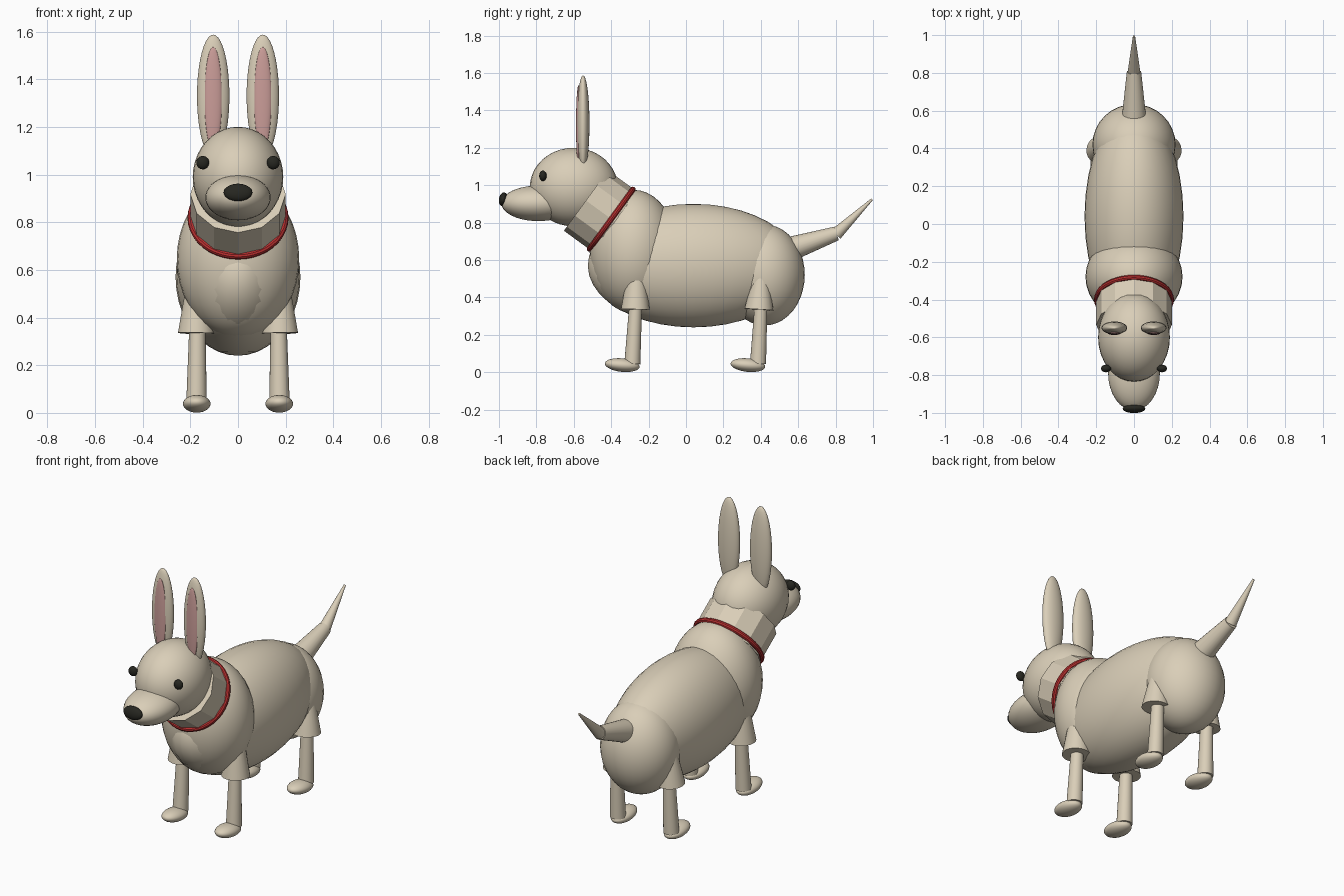
import bpy
from mathutils import Vector

if "Cube" in bpy.data.objects:
    bpy.data.objects.remove(bpy.data.objects["Cube"], do_unlink=True)


def material(name, rgb):
    m = bpy.data.materials.new(name)
    m.use_nodes = True
    m.diffuse_color = (*rgb, 1)
    m.node_tree.nodes["Principled BSDF"].inputs["Base Color"].default_value = (*rgb, 1)
    return m


FUR = material("cream fur", (0.70, 0.62, 0.48))
PINK = material("inner ear pink", (0.60, 0.34, 0.32))
RED = material("collar red", (0.50, 0.03, 0.03))
BLACK = material("nose black", (0.02, 0.02, 0.015))


def finish(name, mat, smooth=True):
    ob = bpy.context.object
    ob.name = name
    ob.data.materials.append(mat)
    if smooth:
        bpy.ops.object.transform_apply(location=False, rotation=True, scale=True)
        bpy.ops.object.shade_smooth_by_angle(angle=0.6)
    return ob


def ellipsoid(name, loc, radii, mat=FUR, tilt=0):
    bpy.ops.mesh.primitive_uv_sphere_add(segments=32, ring_count=20, location=loc,
                                         rotation=(tilt, 0, 0))
    bpy.context.object.scale = radii
    return finish(name, mat)


def tube(name, start, end, r1, r2, sides=24, smooth=True):
    """Tapered cylinder running from start to end."""
    a, b = Vector(start), Vector(end)
    bpy.ops.mesh.primitive_cone_add(vertices=sides, radius1=r1, radius2=r2,
                                    depth=(b - a).length, location=(a + b) / 2)
    bpy.context.object.rotation_euler = (b - a).to_track_quat("Z", "Y").to_euler()
    return finish(name, FUR, smooth)


# Torso
ellipsoid("belly", (0, 0.04, 0.57), (0.262, 0.565, 0.33))
ellipsoid("chest", (0, -0.28, 0.645), (0.257, 0.235, 0.33))
ellipsoid("hips", (0, 0.42, 0.52), (0.22, 0.215, 0.27))

# Faceted neck with a collar at its base
neck_base, neck_top = Vector((0, -0.38, 0.805)), Vector((0, -0.535, 0.918))
tube("neck", neck_base, neck_top, 0.2, 0.2, sides=12, smooth=False)
bpy.ops.mesh.primitive_torus_add(major_segments=40, minor_segments=10,
                                 major_radius=0.197, minor_radius=0.015,
                                 location=(0, -0.40, 0.818))
bpy.context.object.rotation_euler = (neck_top - neck_base).to_track_quat("Z", "Y").to_euler()
finish("collar", RED)

# Head
ellipsoid("head", (0, -0.60, 0.99), (0.19, 0.235, 0.21))
ellipsoid("muzzle", (0, -0.79, 0.903), (0.137, 0.197, 0.095))
ellipsoid("nose", (0, -0.978, 0.925), (0.06, 0.022, 0.037), BLACK, tilt=-0.2)

# Tail in two tapering pieces
tube("tail_base", (0, 0.56, 0.66), (0, 0.805, 0.742), 0.065, 0.038)
tube("tail_tip", (0, 0.802, 0.738), (0, 0.995, 0.925), 0.034, 0.006)

# Paired parts
for side, s in (("left", 1), ("right", -1)):
    ellipsoid(f"{side}_eye", (s * 0.148, -0.765, 1.05), (0.027, 0.02, 0.028), BLACK)
    ellipsoid(f"{side}_ear", (s * 0.104, -0.55, 1.33), (0.068, 0.034, 0.257))
    ellipsoid(f"{side}_inner_ear", (s * 0.104, -0.575, 1.32), (0.037, 0.013, 0.215), PINK)

    for end, y_hip, y_knee, y_ankle, z_hip, r_hip in (
            ("front", -0.265, -0.271, -0.287, 0.55, 0.045),
            ("hind", 0.405, 0.39, 0.385, 0.57, 0.032)):
        knee = (s * 0.173, y_knee, 0.335)
        tube(f"{side}_{end}_upper_leg", (s * 0.175, y_knee, 0.335),
             (s * 0.17, y_hip, z_hip), 0.077, r_hip)
        tube(f"{side}_{end}_lower_leg", (s * 0.174, y_ankle, 0.045),
             (s * 0.17, y_hip - 0.002, 0.40), 0.043, 0.033)
        ellipsoid(f"{side}_{end}_foot", (s * 0.173, y_ankle - 0.054, 0.038),
                  (0.058, 0.093, 0.036), tilt=-0.1)
